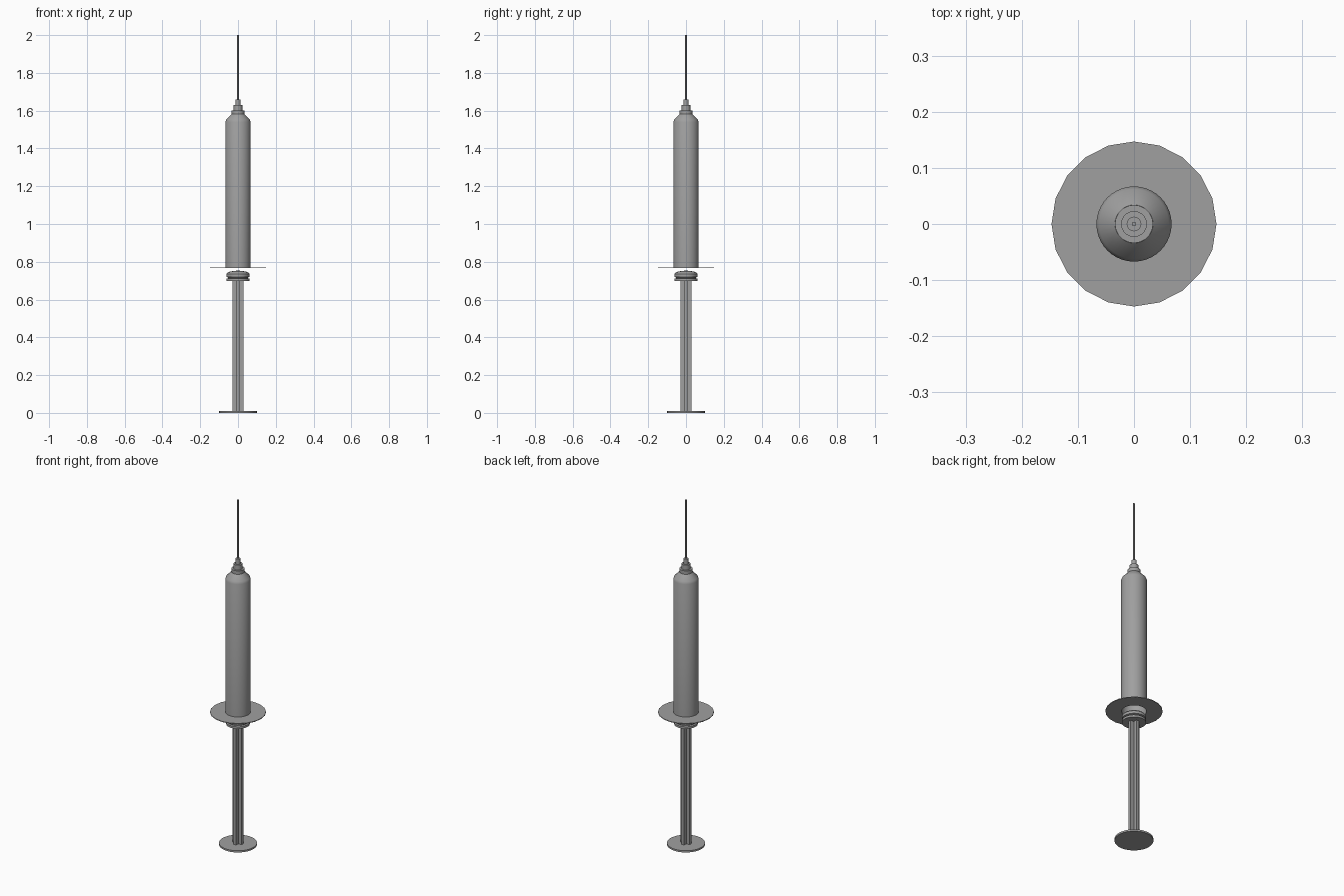
import bpy, bmesh, math

cube = bpy.data.objects.get("Cube")
if cube:
    bpy.data.objects.remove(cube, do_unlink=True)

grey = bpy.data.materials.new("plain_grey")
grey.use_nodes = True
grey.diffuse_color = (0.35, 0.35, 0.35, 1)
grey.node_tree.nodes["Principled BSDF"].inputs["Base Color"].default_value = (0.35, 0.35, 0.35, 1)


def finish(name, bm):
    mesh = bpy.data.meshes.new(name)
    bm.to_mesh(mesh)
    bm.free()
    mesh.materials.append(grey)
    obj = bpy.data.objects.new(name, mesh)
    bpy.context.collection.objects.link(obj)
    bpy.ops.object.select_all(action='DESELECT')
    obj.select_set(True)
    bpy.context.view_layer.objects.active = obj
    bpy.ops.object.shade_smooth_by_angle(angle=math.radians(30))


def lathe(name, profile, sides=20, closed=False):
    """Spin (radius, height) points around z, wound so normals face out."""
    bm = bmesh.new()
    rings = []
    for r, z in profile:
        if r == 0:
            rings.append([bm.verts.new((0, 0, z))] * sides)
        else:
            rings.append([bm.verts.new((r * math.cos(i * math.tau / sides),
                                        r * math.sin(i * math.tau / sides), z))
                          for i in range(sides)])
    pairs = list(zip(rings, rings[1:]))
    if closed:
        pairs.append((rings[-1], rings[0]))
    for low, high in pairs:
        for i in range(sides):
            j = (i + 1) % sides
            corners = dict.fromkeys((low[i], low[j], high[j], high[i]))
            bm.faces.new(list(corners))
    finish(name, bm)


# Hollow barrel, open underneath: inner wall down, then outer wall up
lathe("barrel", [(0, 1.577), (0.032, 1.577), (0.059, 1.55), (0.064, 1.538),
                 (0.064, 0.768), (0.067, 0.768), (0.067, 1.54), (0.062, 1.553),
                 (0.034, 1.582), (0, 1.582)], sides=40)

# Thin finger flange around the barrel mouth
lathe("finger_flange", [(0.064, 0.766), (0.147, 0.766), (0.147, 0.77), (0.064, 0.77)],
      closed=True)

# Stepped hub that holds the needle
lathe("needle_hub", [(0, 1.58), (0.034, 1.58), (0.034, 1.602), (0.023, 1.602),
                     (0.023, 1.63), (0.013, 1.63), (0.013, 1.66), (0, 1.66)])
lathe("needle", [(0, 1.65), (0.004, 1.65), (0.004, 2.0), (0, 2.0)], sides=12)

# Ribbed plunger seal with a domed top
lathe("plunger_seal", [(0, 0.699), (0.062, 0.699), (0.062, 0.711), (0.052, 0.713),
                       (0.052, 0.717), (0.062, 0.72), (0.062, 0.735), (0.056, 0.742),
                       (0.042, 0.748), (0.022, 0.752), (0, 0.753)], sides=32)

# Cross-section plunger rod, extruded from one outline
a, b = 0.009, 0.03
quarter = [(b, -a), (b, a), (a, a)]
bm = bmesh.new()
outline = []
for k in range(4):
    c, s = round(math.cos(k * math.pi / 2)), round(math.sin(k * math.pi / 2))
    outline += [bm.verts.new((x * c - y * s, x * s + y * c, 0.008)) for x, y in quarter]
base = bm.faces.new(outline)
tops = bmesh.ops.extrude_face_region(bm, geom=[base], use_keep_orig=True)["geom"]
bmesh.ops.translate(bm, vec=(0, 0, 0.693),
                    verts=[v for v in tops if isinstance(v, bmesh.types.BMVert)])
bmesh.ops.recalc_face_normals(bm, faces=bm.faces)
finish("plunger_rod", bm)

# Thumb rest at the foot
lathe("thumb_rest", [(0, 0), (0.1, 0), (0.1, 0.01), (0, 0.01)], sides=32)
